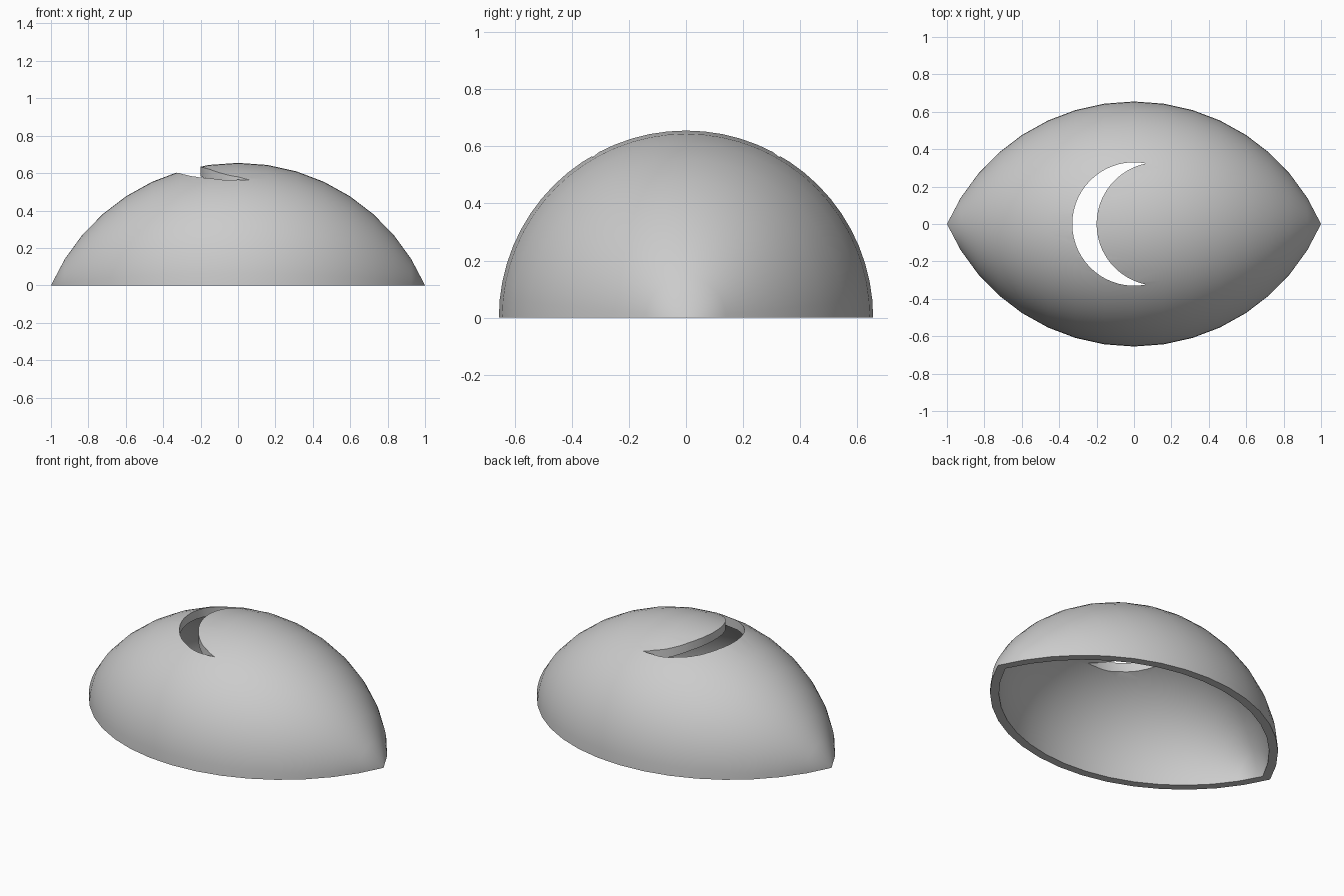
import bpy, bmesh
from math import sin, cos, asin, sqrt, pi, radians, atan2

cube = bpy.data.objects.get("Cube")
if cube:
    bpy.data.objects.remove(cube, do_unlink=True)

HEIGHT, WALL = 0.655, 0.05
RADIUS = (1 + HEIGHT ** 2) / (2 * HEIGHT)   # arc through both tips and the crown
DROP = RADIUS - HEIGHT                      # arc centre lies below the axis
ARC_STEPS, TURN_STEPS = 16, 32


def new_object(name, bm):
    bmesh.ops.recalc_face_normals(bm, faces=bm.faces)
    mesh = bpy.data.meshes.new(name)
    bm.to_mesh(mesh)
    bm.free()
    obj = bpy.data.objects.new(name, mesh)
    bpy.context.collection.objects.link(obj)
    return obj


def lens_rings(bm, radius):
    """Half-turns of an arc about the x axis, as rows of vertices."""
    half = asin(sqrt(radius ** 2 - DROP ** 2) / radius)
    rows = []
    for j in range(TURN_STEPS + 1):
        turn = pi * j / TURN_STEPS
        row = []
        for i in range(ARC_STEPS + 1):
            a = half * (2 * i / ARC_STEPS - 1)
            r = max(radius * cos(a) - DROP, 0)
            row.append(bm.verts.new((radius * sin(a), r * cos(turn), r * sin(turn))))
        rows.append(row)
    return rows


def bridge(bm, a, b):
    for i in range(len(a) - 1):
        bm.faces.new((a[i], a[i + 1], b[i + 1], b[i]))


# Domed shell with a flat rim
bm = bmesh.new()
outer, inner = lens_rings(bm, RADIUS), lens_rings(bm, RADIUS - WALL)
for rows in (outer, inner):
    for a, b in zip(rows, rows[1:]):
        bridge(bm, a, b)
for end in (0, -1):
    bridge(bm, outer[end], inner[end])
bmesh.ops.remove_doubles(bm, verts=bm.verts, dist=1e-5)
shell = new_object("shell", bm)

# Crescent cutter: two equal circles, one shifted sideways
HOLE, SHIFT, STEPS = 0.33, 0.13, 32
tip = atan2(sqrt(HOLE ** 2 - (SHIFT / 2) ** 2), SHIFT / 2)
outline = []
for i in range(STEPS + 1):
    a = tip + (2 * pi - 2 * tip) * i / STEPS
    outline.append((HOLE * cos(a), HOLE * sin(a)))
for i in range(1, STEPS):
    a = pi + tip - 2 * tip * i / STEPS
    outline.append((SHIFT + HOLE * cos(a), HOLE * sin(a)))
bm = bmesh.new()
base = bm.faces.new([bm.verts.new((x, y, 0.3)) for x, y in outline])
top = bmesh.ops.extrude_face_region(bm, geom=[base])["geom"]
bmesh.ops.translate(bm, vec=(0, 0, 0.6),
                    verts=[v for v in top if isinstance(v, bmesh.types.BMVert)])
cutter = new_object("crescent_cutter", bm)
cutter.hide_render = True

cut = shell.modifiers.new("crescent_hole", "BOOLEAN")
cut.operation, cut.solver, cut.object = "DIFFERENCE", "EXACT", cutter
bpy.ops.object.select_all(action="DESELECT")
shell.select_set(True)
bpy.context.view_layer.objects.active = shell
bpy.ops.object.modifier_apply(modifier=cut.name)
bpy.data.objects.remove(cutter, do_unlink=True)

# Plain grey finish
grey = bpy.data.materials.new("light_grey")
grey.use_nodes = True
colour = (0.6, 0.6, 0.6, 1)
grey.diffuse_color = colour
grey.node_tree.nodes["Principled BSDF"].inputs["Base Color"].default_value = colour
shell.data.materials.clear()
shell.data.materials.append(grey)
bpy.ops.object.shade_smooth_by_angle(angle=radians(30))
